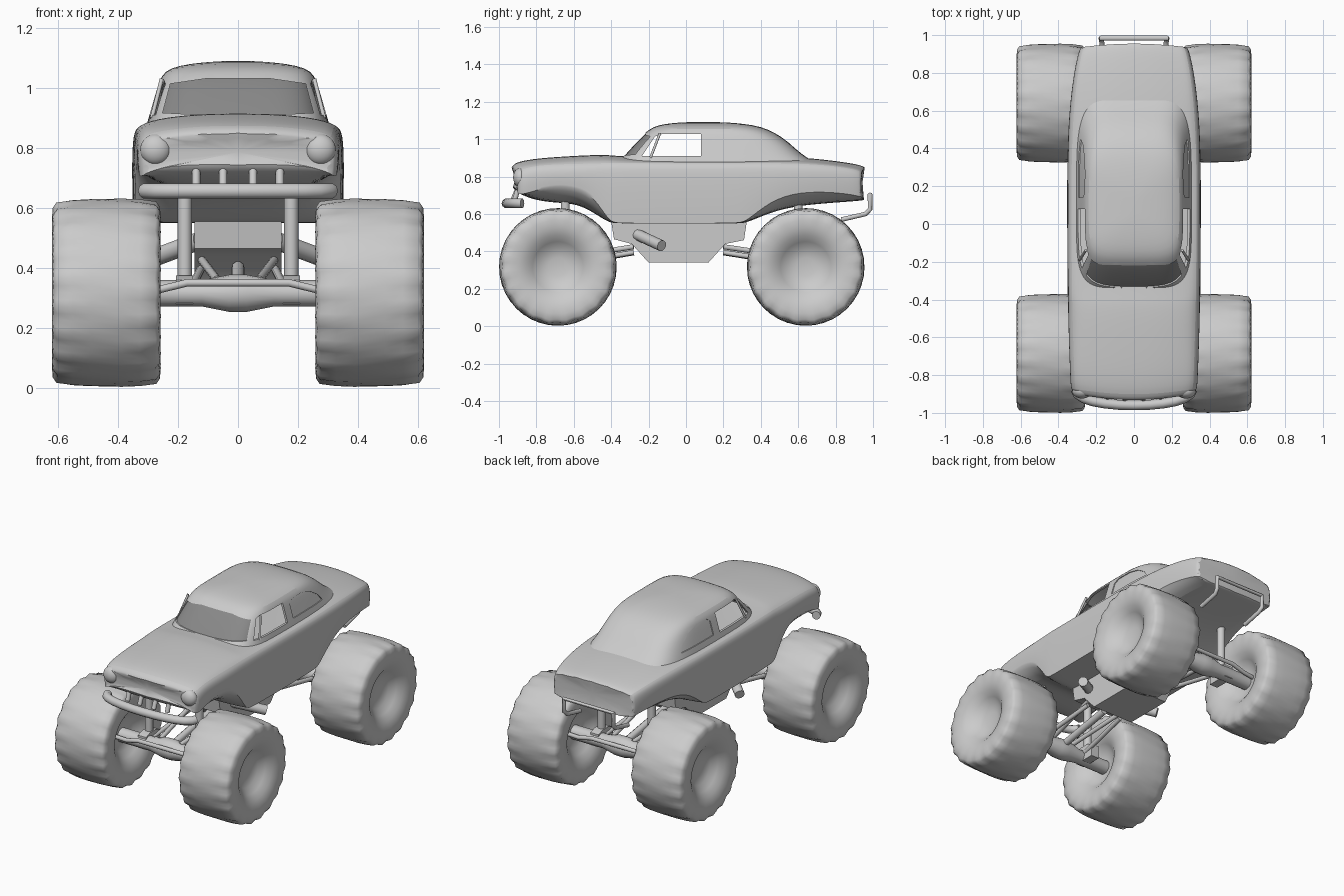
import bpy, bmesh, math
from mathutils import Vector

if "Cube" in bpy.data.objects:
    bpy.data.objects.remove(bpy.data.objects["Cube"])


def finish(name, bm, angle=35):
    bmesh.ops.recalc_face_normals(bm, faces=bm.faces)
    me = bpy.data.meshes.new(name)
    bm.to_mesh(me)
    bm.free()
    ob = bpy.data.objects.new(name, me)
    bpy.context.collection.objects.link(ob)
    smooth(ob, angle)
    return ob


def smooth(ob, angle=35):
    bpy.ops.object.select_all(action='DESELECT')
    bpy.context.view_layer.objects.active = ob
    ob.select_set(True)
    bpy.ops.object.shade_smooth_by_angle(angle=math.radians(angle))


def apply_all(ob, angle=35):
    bpy.ops.object.select_all(action='DESELECT')
    bpy.context.view_layer.objects.active = ob
    ob.select_set(True)
    for m in list(ob.modifiers):
        bpy.ops.object.modifier_apply(modifier=m.name)
    smooth(ob, angle)


def loft(name, rings, cap0=True, cap1=True, crease=(), angle=35):
    """Skin closed rings; crease lists ring indices kept sharp lengthwise."""
    bm = bmesh.new()
    cl = bm.edges.layers.float.new('crease_edge')
    vs = [[bm.verts.new(p) for p in r] for r in rings]
    n = len(vs[0])
    for a, b in zip(vs, vs[1:]):
        for i in range(n):
            bm.faces.new((a[i], a[(i + 1) % n], b[(i + 1) % n], b[i]))
        for i in crease:
            bm.edges.get((a[i], b[i]))[cl] = 1.0
    for use, r in ((cap0, vs[0]), (cap1, vs[-1])):
        if use:
            bm.faces.new(r)
            if crease:
                for i in range(n):
                    bm.edges.get((r[i], r[(i + 1) % n]))[cl] = 0.5
    return finish(name, bm, angle)


def prism(name, pts, axis, a, b):
    """Extrude a 2D outline along x (points y,z) or along y (points x,z)."""
    put = (lambda p, d: (d, p[0], p[1])) if axis == 'x' else (lambda p, d: (p[0], d, p[1]))
    return loft(name, [[put(p, d) for p in pts] for d in (a, b)])


def tube(name, pts, r):
    cu = bpy.data.curves.new(name, 'CURVE')
    cu.dimensions = '3D'
    cu.bevel_depth, cu.bevel_resolution, cu.use_fill_caps = r, 3, True
    sp = cu.splines.new('POLY')
    sp.points.add(len(pts) - 1)
    for q, p in zip(sp.points, pts):
        q.co = (*p, 1)
    ob = bpy.data.objects.new(name, cu)
    bpy.context.collection.objects.link(ob)
    bpy.ops.object.select_all(action='DESELECT')
    bpy.context.view_layer.objects.active = ob
    ob.select_set(True)
    bpy.ops.object.convert(target='MESH')
    smooth(bpy.context.object, 45)


# Main body: y, half width, belly z, side edge z, shoulder z, top z, nose/tail bow
stations = [
    (-.90, .312, .745, .715, .81, .85, -.035), (-.88, .335, .715, .70, .83, .877, -.035),
    (-.80, .338, .675, .728, .85, .895, -.02), (-.70, .342, .66, .752, .856, .905, 0),
    (-.58, .346, .655, .742, .858, .912, 0), (-.49, .348, .605, .69, .86, .916, 0),
    (-.41, .35, .552, .558, .863, .916, 0), (-.37, .352, .55, .55, .865, .91, 0),
    (-.10, .354, .55, .55, .865, .898, 0), (.28, .354, .55, .55, .865, .898, 0),
    (.32, .353, .55, .558, .865, .90, 0), (.45, .35, .61, .67, .865, .905, 0),
    (.60, .342, .645, .718, .862, .905, 0), (.78, .322, .66, .718, .853, .887, 0),
    (.91, .295, .67, .70, .83, .865, .02), (.937, .28, .675, .69, .815, .85, .02)]
rings = []
for y, w, zc, zb, zs, zt, bow in stations:
    half = [(0, zc), (.8, zc), (.985, zb), (1, zb + .35 * (zs - zb)), (1, zs - .025),
            (.95, zs + .012), (.8, zt - .018), (.4, zt - .002), (0, zt)]
    full = half + [(-x, z) for x, z in half[-2:0:-1]]
    rings.append([(x * w, y + bow * (1 - x * x), z) for x, z in full])
body = loft('body_shell', rings, crease=(2, 14))
body.modifiers.new('round', 'SUBSURF').levels = 2
apply_all(body, 40)

# Cabin: plan outlines stacked by height (z, front y, rear y, half width)
levels = [(.87, -.37, .70, .308), (.92, -.33, .615, .295), (.985, -.27, .55, .277),
          (1.037, -.217, .475, .262), (1.068, -.175, .40, .245), (1.083, -.11, .31, .2),
          (1.09, -.03, .22, .12), (1.092, .05, .13, .03)]


def cabin_loft(name, inset, thick):
    rs = []
    for z, yf, yr, w in levels:
        yf, yr, w = yf + inset, yr - inset, w - inset
        mid, ring = .08, []
        for i in range(48):
            t = 2 * math.pi * i / 48
            c, s = math.cos(t), math.sin(t)
            e = 2 / 4.6
            px = math.copysign(abs(c) ** e, c) * w
            py = mid + math.copysign(abs(s) ** e, s) * (yr - mid if s > 0 else mid - yf)
            crown = .012 * (px / .25) ** 2 * (z - .87) / .22
            ring.append((px, py, z - inset * .5 - crown))
        rs.append(ring)
    ob = loft(name, rs, cap0=False)
    ob.modifiers.new('round', 'SUBSURF').levels = 1
    m = ob.modifiers.new('thickness', 'SOLIDIFY')
    m.thickness, m.offset = thick, -1
    apply_all(ob)
    return ob


def boolean(ob, cutter, op):
    m = ob.modifiers.new('cut', 'BOOLEAN')
    m.operation, m.object, m.solver = op, cutter, 'EXACT'
    apply_all(ob)


# Window openings and recessed panes
shield = prism('windshield_cutter', [(-.252, .918), (0, .905), (.252, .918), (.226, 1.015),
                                     (.11, 1.032), (-.11, 1.032), (-.226, 1.015)], 'y', -.6, -.08)
door = prism('door_window_cutter', [(-.235, .91), (-.165, 1.015), (-.13, 1.027), (.08, 1.027),
                                    (.08, .91)], 'x', -.5, .5)
quarter = prism('quarter_window_cutter', [(.14, .915), (.14, 1.0), (.17, 1.022), (.27, 1.022), (.35, 1.0),
                                          (.42, .955), (.45, .915)], 'x', -.5, .5)
cabin = cabin_loft('cabin', 0, .014)
for c in (shield, door, quarter):
    boolean(cabin, c, 'DIFFERENCE')
glass = cabin_loft('windshield', .005, .004)
boolean(glass, shield, 'INTERSECT')
dark = bpy.data.materials.new('dark_glass')
dark.diffuse_color = (.25, .25, .25, 1)
dark.use_nodes = True
dark.node_tree.nodes["Principled BSDF"].inputs["Base Color"].default_value = dark.diffuse_color
glass.data.materials.clear()
glass.data.materials.append(dark)
boolean(cabin_loft('quarter_windows', .005, .004), quarter, 'INTERSECT')
for c in (shield, door, quarter):
    bpy.data.objects.remove(c)

# Grille teeth and curved front bumper
for x in (-.14, -.05, .05, .14):
    tube('grille_tooth', [(x, -.93 + abs(x) * .1, .675), (x, -.89, .76)], .014)
tube('front_bumper', [(.31 * math.sin(t * .26), -.96 + .085 * (t / 6) ** 2, .657)
                      for t in range(-6, 7)], .026)

# Belly chassis
prism('chassis', [(-.40, .56), (-.385, .465), (-.29, .44), (-.20, .34), (.12, .34),
                  (.21, .44), (.31, .46), (.325, .56)], 'x', -.145, .145)

# Rear push bar
tube('rear_bar', [(-.17, .83, .57), (-.17, .96, .60), (-.175, .984, .625), (-.175, .984, .705),
                  (.175, .984, .705), (.175, .984, .625), (.17, .96, .60), (.17, .83, .57)], .013)

# Tyre profile: x, radius, lug strength
tyre = [(.535, .008, 0), (.537, .05, 0), (.548, .10, 0), (.578, .135, 0), (.604, .17, 0),
        (.618, .21, 0), (.621, .25, .2), (.615, .283, .8), (.602, .30, 1), (.55, .309, .6),
        (.49, .313, .3)]
tyre += [(.88 - x, r, k) for x, r, k in tyre[::-1]]


def wheel(name, side, yc):
    rs = []
    for j, (x, r, k) in enumerate(tyre):
        ring = []
        for i in range(80):
            t = 2 * math.pi * i / 80
            lug = (0, .6, 1, .3)[(i + (2 if j > 10 else 0)) % 4] * k
            rr = r + .008 * lug - .003 * k
            xx = x + math.copysign(.005, x - .44) * lug
            ring.append((side * xx, yc + rr * math.cos(t), .317 + rr * math.sin(t)))
        rs.append(ring)
    loft(name, rs, angle=45)


# Axle housing, suspension and wheels at each end; d points to the vehicle's end
for end, yc, d in (('front', -.685, -1), ('rear', .64, 1)):
    housing = [(-.38, .044), (-.12, .044), (-.03, .062), (.03, .062), (.12, .044), (.38, .044)]
    loft(end + '_axle', [[(x, yc + r * math.cos(a * math.pi / 8), .315 + r * math.sin(a * math.pi / 8))
                          for a in range(16)] for x, r in housing])
    tube(end + '_drive_shaft', [(0, yc, .33), (0, -.04 + d * .24, .40)], .022)
    tube(end + '_tie_rod', [(-.34, yc + d * .06, .325), (-.26, yc + d * .07, .328), (-.17, yc + d * .075, .35),
                            (.17, yc + d * .075, .35), (.26, yc + d * .07, .328),
                            (.34, yc + d * .06, .325)], .013)
    for s in (-1, 1):
        side = 'right' if s > 0 else 'left'
        wheel(f'{end}_{side}_wheel', s, yc)
        ys = yc - d * .04
        tube(f'{end}_{side}_shock', [(s * .178, ys, .33), (s * .178, ys, .72)], .024)
        q = [(ys - .07, .28), (ys + .07, .28), (ys + .07, .36), (ys + .03, .375), (ys - .03, .375), (ys - .07, .36)]
        prism(f'{end}_{side}_bracket', q, 'x', s * .15, s * .207)
        yi = -.04 + d * .24
        tube(f'{end}_{side}_lower_link', [(s * .16, yc, .325), (s * .125, yi, .395)], .014)
        tube(f'{end}_{side}_upper_link', [(s * .07, yc, .36), (s * .12, yi, .425)], .014)

# Headlights, exhausts and window posts
for s in (-1, 1):
    bm = bmesh.new()
    bmesh.ops.create_uvsphere(bm, u_segments=24, v_segments=14, radius=.052)
    for v in bm.verts:
        v.co = Vector((v.co.x + s * .275, v.co.y * .75 - .885, v.co.z + .795))
    finish('headlight', bm, 60)
    tube('exhaust', [(s * .13, -.26, .49), (s * .29, -.13, .43)], .03)
    tube('window_post', [(s * .288, -.19, .90), (s * .255, -.14, 1.03)], .007)
